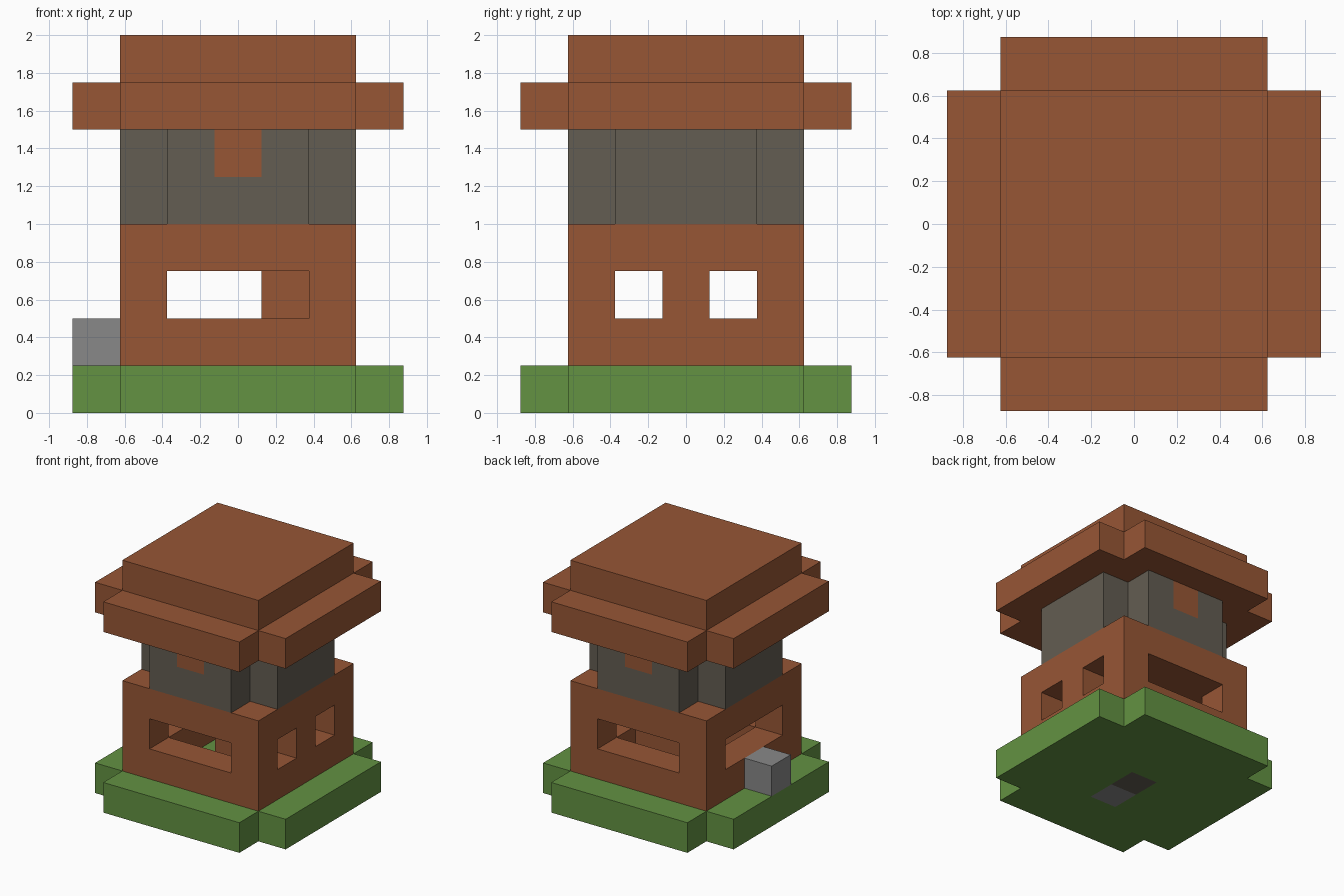
import bpy
import bmesh
from mathutils import Vector

U = 0.25  # one building block

cube = bpy.data.objects.get("Cube")
if cube:
    bpy.data.objects.remove(cube, do_unlink=True)


def material(name, rgb):
    """Flat material from display (sRGB) values."""
    lin = [((c / 255 + 0.055) / 1.055) ** 2.4 for c in rgb]
    mat = bpy.data.materials.new(name)
    mat.use_nodes = True
    mat.diffuse_color = (*lin, 1)
    bsdf = mat.node_tree.nodes["Principled BSDF"]
    bsdf.inputs["Base Color"].default_value = (*lin, 1)
    bsdf.inputs["Roughness"].default_value = 0.9
    return mat


BRICK = material("brick_brown", (151, 86, 53))
GRASS = material("grass_green", (99, 146, 66))
STONE = material("dark_stone", (99, 93, 82))
GREY = material("light_grey", (136, 136, 136))


def slab(name, size, level, mats, keep=lambda i, j: True, layers=1,
         paint=None, at=(0, 0)):
    """Square of blocks, trimmed by keep(i, j), raised by whole layers.
    paint(centre) gives a material index, with the centre in block units."""
    bm = bmesh.new()
    bmesh.ops.create_grid(bm, x_segments=size, y_segments=size, size=size / 2)
    drop = []
    for f in bm.faces:
        c = f.calc_center_median()
        if not keep(round(c.x), round(c.y)):
            drop.append(f)
    bmesh.ops.delete(bm, geom=drop, context='FACES')
    top = bm.faces[:]
    for _ in range(layers):
        geom = bmesh.ops.extrude_face_region(bm, geom=top)["geom"]
        top = [g for g in geom if isinstance(g, bmesh.types.BMFace)]
        verts = [g for g in geom if isinstance(g, bmesh.types.BMVert)]
        bmesh.ops.translate(bm, verts=verts, vec=(0, 0, 1))
    bmesh.ops.recalc_face_normals(bm, faces=bm.faces[:])
    if paint:
        for f in bm.faces:
            f.material_index = paint(f.calc_center_median())
    bmesh.ops.translate(bm, verts=bm.verts[:], vec=(*at, level))
    bmesh.ops.scale(bm, verts=bm.verts[:], vec=Vector((U, U, U)))
    mesh = bpy.data.meshes.new(name)
    bm.to_mesh(mesh)
    bm.free()
    for m in mats:
        mesh.materials.append(m)
    obj = bpy.data.objects.new(name, mesh)
    bpy.context.collection.objects.link(obj)
    return obj


def no_corners(half):
    return lambda i, j: not (abs(i) == half and abs(j) == half)


def ring(i, j):
    return max(abs(i), abs(j)) == 2


def window_posts(i, j):
    # corner posts, plus a mullion on the left side
    return (abs(i) == 2 and abs(j) == 2) or (i == 2 and j == 0)


def floor_tiles(c):
    # two paving blocks set into the grass
    if abs(c.x) < 0.3:
        return 1 if abs(c.y) < 0.3 else 2 if abs(c.y + 1) < 0.3 else 0
    return 0


def keystones(c):
    # brick block at the top centre of the front and back
    return 1 if abs(c.x) < 0.3 and abs(c.y) > 2.4 and c.z > 1 else 0


# Ground
slab("grass_base", 7, 0, [GRASS, STONE, GREY], no_corners(3), paint=floor_tiles)
slab("side_step", 1, 1, [GREY], at=(-3, 0))

# Hollow lower room with windows
slab("lower_wall", 5, 1, [BRICK], ring)
slab("window_posts", 5, 2, [BRICK], window_posts)
slab("room_ceiling", 5, 3, [BRICK])
slab("inner_pillar", 1, 1, [BRICK], layers=2, at=(1, 0))
slab("inner_bench", 1, 1, [BRICK])

# Stone upper storey
slab("stone_storey", 5, 4, [STONE, BRICK], no_corners(2), layers=2, paint=keystones)

# Stepped roof
slab("roof_eaves", 7, 6, [BRICK], no_corners(3))
slab("roof_cap", 5, 7, [BRICK])
